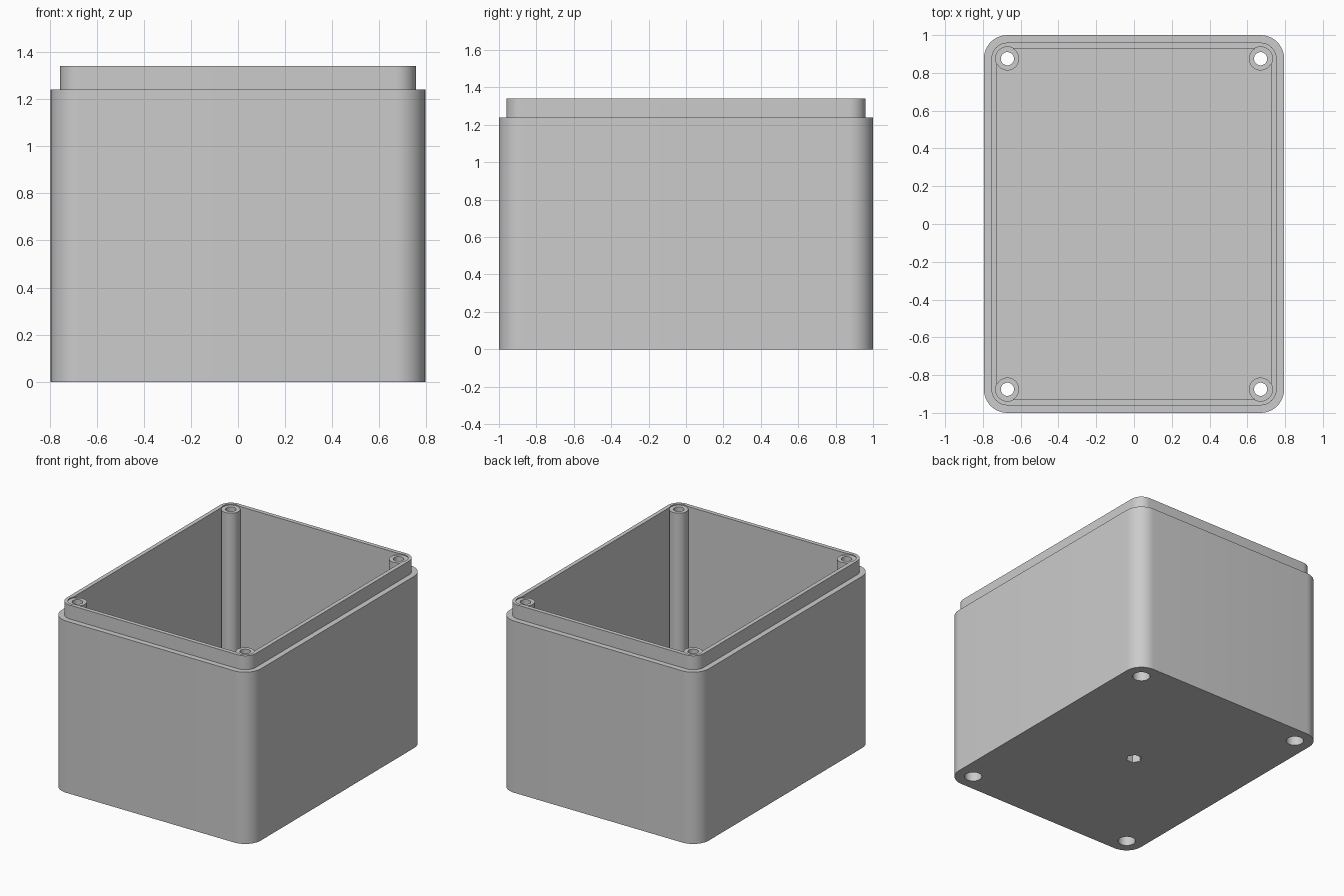
import bpy, bmesh, math

if "Cube" in bpy.data.objects:
    bpy.data.objects.remove(bpy.data.objects["Cube"], do_unlink=True)

# Overall dimensions
HX, HY = 0.795, 1.0
SHOULDER, TOP, FLOOR = 1.24, 1.34, 0.09
CORNER_R = 0.125
POST_X, POST_Y, POST_R = 0.67, 0.875, 0.062

grey = bpy.data.materials.new("plastic_grey")
grey.use_nodes = True
COLOUR = (0.6, 0.6, 0.6, 1)
grey.diffuse_color = COLOUR
grey.node_tree.nodes["Principled BSDF"].inputs["Base Color"].default_value = COLOUR


def make_object(name, bm):
    bmesh.ops.recalc_face_normals(bm, faces=bm.faces)
    mesh = bpy.data.meshes.new(name)
    bm.to_mesh(mesh)
    bm.free()
    mesh.materials.append(grey)
    obj = bpy.data.objects.new(name, mesh)
    bpy.context.collection.objects.link(obj)
    return obj


def rounded_ring(bm, inset, z, steps=12):
    """Rounded rectangle loop, inset evenly from the outer wall."""
    r = CORNER_R - inset
    ring = []
    for quarter, (sx, sy) in enumerate([(1, 1), (-1, 1), (-1, -1), (1, -1)]):
        for i in range(steps + 1):
            a = (quarter + i / steps) * math.pi / 2
            ring.append(bm.verts.new((sx * (HX - CORNER_R) + r * math.cos(a),
                                      sy * (HY - CORNER_R) + r * math.sin(a), z)))
    return ring


def add_cylinders(bm, places, radius, z0, z1, sides=40):
    for x, y in places:
        rings = [[bm.verts.new((x + radius * math.cos(k * math.tau / sides),
                                y + radius * math.sin(k * math.tau / sides), z))
                  for k in range(sides)] for z in (z0, z1)]
        bm.faces.new(rings[0][::-1])
        bm.faces.new(rings[1])
        for k in range(sides):
            n = (k + 1) % sides
            bm.faces.new((rings[0][k], rings[0][n], rings[1][n], rings[1][k]))


def apply_boolean(target, name, operation, places, radius, z0, z1, sides=40):
    bm = bmesh.new()
    add_cylinders(bm, places, radius, z0, z1, sides)
    tool = make_object(name, bm)
    tool.hide_render = True
    mod = target.modifiers.new(name, 'BOOLEAN')
    mod.operation = operation
    mod.solver = 'EXACT'
    mod.object = tool
    bpy.ops.object.select_all(action='DESELECT')
    bpy.context.view_layer.objects.active = target
    target.select_set(True)
    bpy.ops.object.modifier_apply(modifier=mod.name)
    bpy.data.objects.remove(tool, do_unlink=True)


# Hollow shell: outer wall, shoulder, raised lip, cavity
bm = bmesh.new()
levels = [(0, 0), (0, SHOULDER), (0.04, SHOULDER), (0.04, TOP), (0.07, TOP), (0.07, FLOOR)]
rings = [rounded_ring(bm, inset, z) for inset, z in levels]
for low, high in zip(rings, rings[1:]):
    for k in range(len(low)):
        n = (k + 1) % len(low)
        bm.faces.new((low[k], low[n], high[n], high[k]))
bm.faces.new(rings[0][::-1])
bm.faces.new(rings[-1])
box = make_object("enclosure_box", bm)

# Corner screw posts, slightly below the rim
corners = [(sx * POST_X, sy * POST_Y) for sx in (-1, 1) for sy in (-1, 1)]
apply_boolean(box, "screw_posts", 'UNION', corners, POST_R, FLOOR / 2, TOP - 0.004)
apply_boolean(box, "post_recess", 'DIFFERENCE', corners, POST_R + 0.001, TOP - 0.008, TOP + 0.1)

# Through holes, screw head counterbores and central blind hex socket
apply_boolean(box, "screw_holes", 'DIFFERENCE', corners, 0.035, -0.1, TOP + 0.1)
apply_boolean(box, "counterbores", 'DIFFERENCE', corners, 0.058, -0.1, 0.08)
apply_boolean(box, "hex_socket", 'DIFFERENCE', [(0, 0)], 0.052, -0.1, 0.07, 6)

# Smooth rounded walls, keep crisp edges
bpy.ops.object.select_all(action='DESELECT')
box.select_set(True)
bpy.context.view_layer.objects.active = box
bpy.ops.object.shade_smooth_by_angle(angle=math.radians(30))
